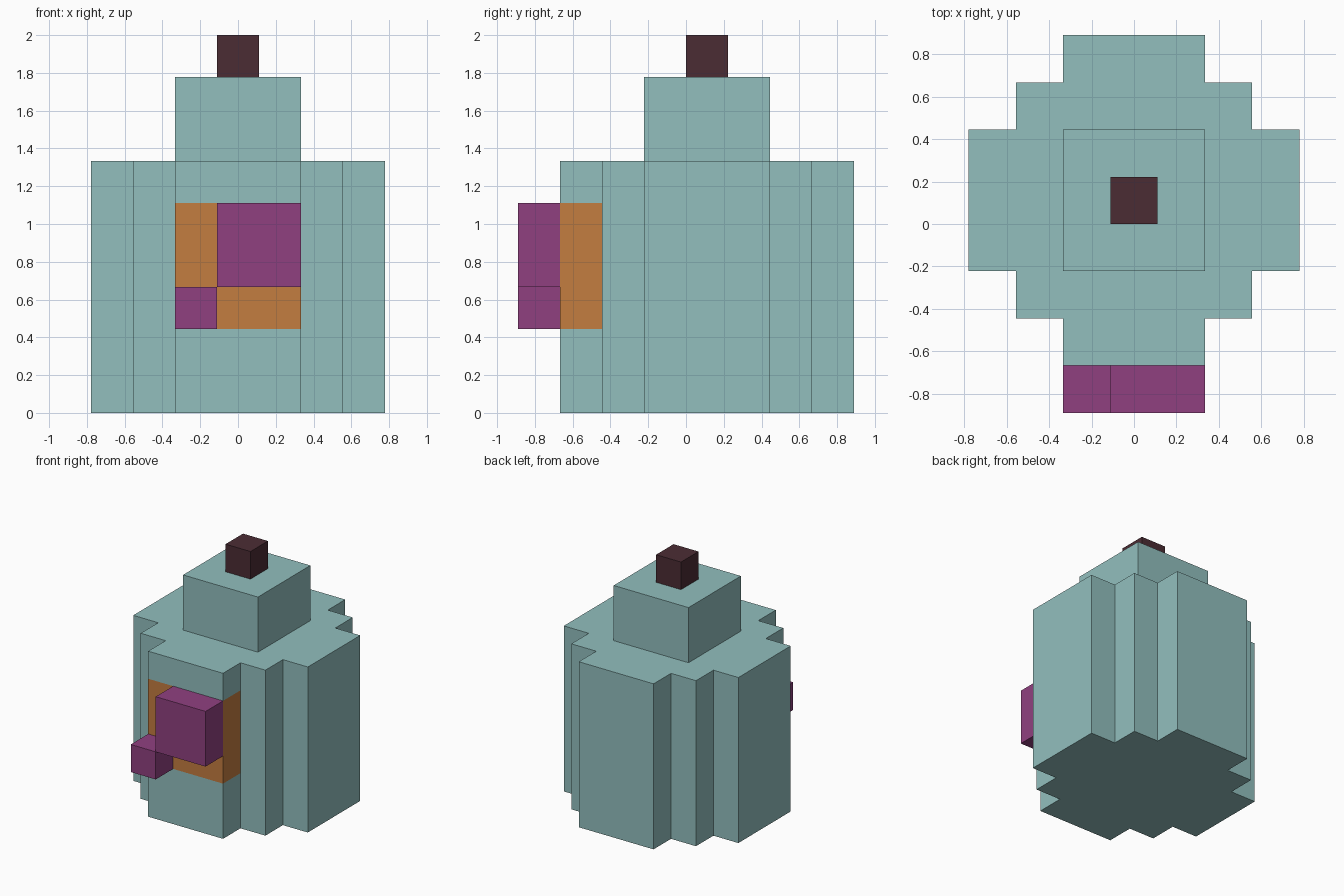
import bpy, bmesh

if "Cube" in bpy.data.objects:
    bpy.data.objects.remove(bpy.data.objects["Cube"], do_unlink=True)

U = 2 / 9  # edge of one block


def material(name, rgb):
    lin = [((c / 255 + 0.055) / 1.055) ** 2.4 for c in rgb] + [1.0]
    m = bpy.data.materials.new(name)
    m.use_nodes = True
    m.diffuse_color = lin
    bsdf = m.node_tree.nodes["Principled BSDF"]
    bsdf.inputs["Base Color"].default_value = lin
    bsdf.inputs["Roughness"].default_value = 0.9
    return m


TEAL = material("pale teal", (146, 191, 190))
ORANGE = material("burnt orange", (195, 125, 64))
PURPLE = material("purple", (144, 64, 128))
DARK = material("dark maroon", (75, 44, 52))


def finish(name, bm, mats):
    bmesh.ops.recalc_face_normals(bm, faces=bm.faces)
    me = bpy.data.meshes.new(name)
    bm.to_mesh(me)
    bm.free()
    for m in mats:
        me.materials.append(m)
    ob = bpy.data.objects.new(name, me)
    bpy.context.collection.objects.link(ob)
    return ob


def prism(outline, z0, z1):
    """Extrude an outline, given in blocks, from z0 to z1."""
    bm = bmesh.new()
    face = bm.faces.new([bm.verts.new((x * U, y * U, z0 * U)) for x, y in outline])
    ext = bmesh.ops.extrude_face_region(bm, geom=[face])["geom"]
    top = [v for v in ext if isinstance(v, bmesh.types.BMVert)]
    bmesh.ops.translate(bm, verts=top, vec=(0, 0, (z1 - z0) * U))
    return bm


def box(name, x, y, z, mat):
    outline = [(x[0], y[0]), (x[1], y[0]), (x[1], y[1]), (x[0], y[1])]
    return finish(name, prism(outline, *z), [mat])


# Body: stepped plan mirrored left to right
half = [(1.5, -3), (1.5, -2), (2.5, -2), (2.5, -1), (3.5, -1),
        (3.5, 2), (2.5, 2), (2.5, 3), (1.5, 3), (1.5, 4)]
body = prism(half + [(-x, y) for x, y in reversed(half)], 0, 6)


def on_front_step(f):
    c = f.calc_center_median()
    return c.y < -2.1 * U and abs(f.normal.z) < 0.5


# Orange band: cut the front step at two heights and colour between
body.normal_update()
for z in (2, 5):
    faces = [f for f in body.faces if on_front_step(f)]
    geom = list({e for f in faces for e in f.edges} | {v for f in faces for v in f.verts}) + faces
    bmesh.ops.bisect_plane(body, geom=geom, plane_co=(0, 0, z * U), plane_no=(0, 0, 1))
    body.normal_update()
for f in body.faces:
    if on_front_step(f) and 2 * U < f.calc_center_median().z < 5 * U:
        f.material_index = 1
finish("body", body, [TEAL, ORANGE])

# Neck and top knob
box("neck", (-1.5, 1.5), (-1, 2), (6, 8), TEAL)
box("top_knob", (-0.5, 0.5), (0, 1), (8, 9), DARK)

# Front blocks
box("large_front_block", (-0.5, 1.5), (-4, -3), (3, 5), PURPLE)
box("small_front_block", (-1.5, -0.5), (-4, -3), (2, 3), PURPLE)
